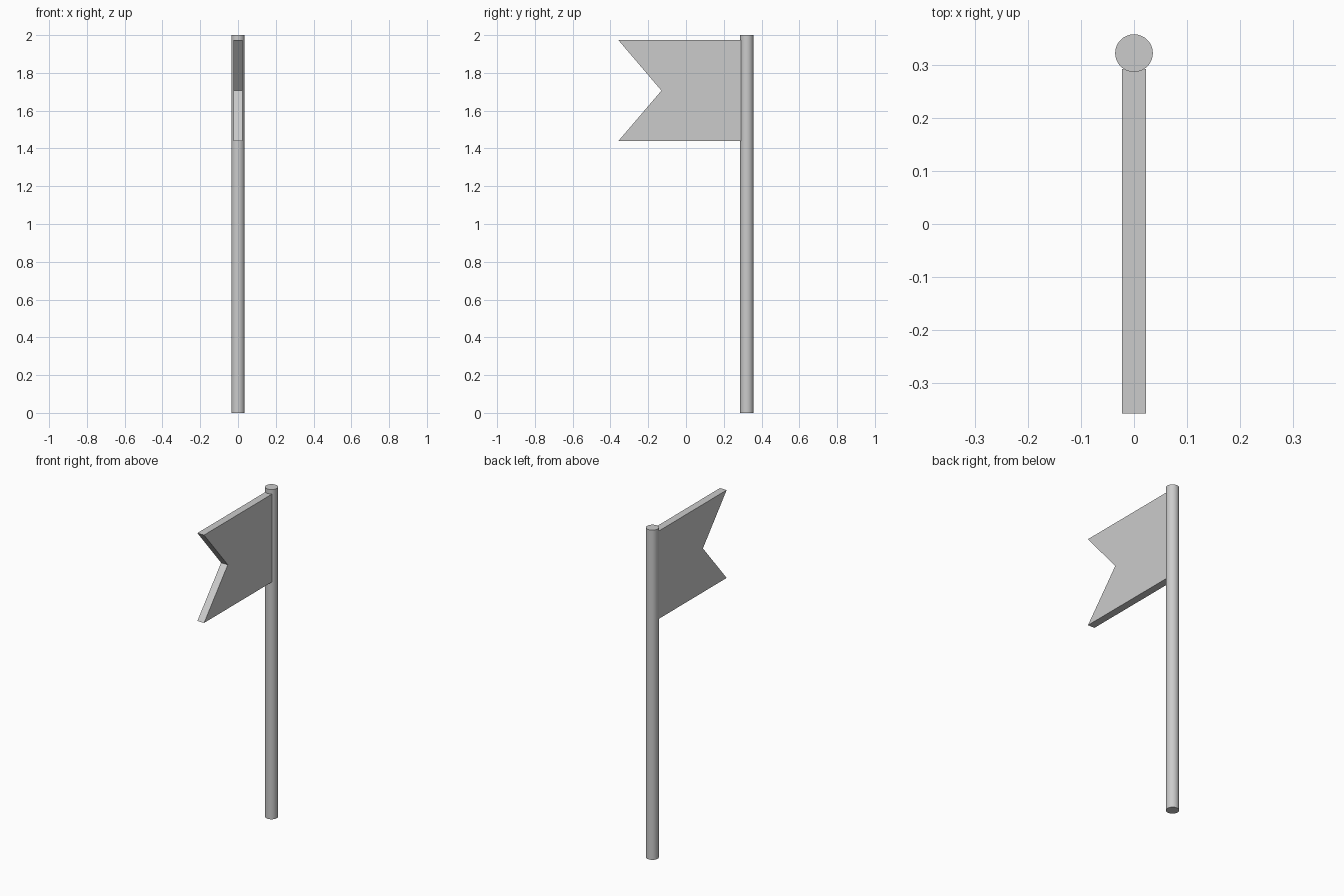
import bpy, bmesh

if "Cube" in bpy.data.objects:
    bpy.data.objects.remove(bpy.data.objects["Cube"])

POLE_Y, POLE_R, HEIGHT = 0.322, 0.0355, 2.0
FLAG_HALF = 0.0225

# Round pole with smooth sides and flat caps
bpy.ops.mesh.primitive_cylinder_add(vertices=48, radius=POLE_R, depth=HEIGHT,
                                    location=(0, POLE_Y, HEIGHT / 2))
pole = bpy.context.object
pole.name = "pole"
bpy.ops.object.shade_smooth_by_angle()

# Swallow-tailed flag: (y, z) outline extruded along x
outline = [(0.292, 1.44), (0.292, 1.973), (-0.3575, 1.973),
           (-0.13, 1.706), (-0.3575, 1.44)]
bm = bmesh.new()
face = bm.faces.new([bm.verts.new((-FLAG_HALF, y, z)) for y, z in outline])
ext = bmesh.ops.extrude_face_region(bm, geom=[face])
bmesh.ops.translate(bm, vec=(2 * FLAG_HALF, 0, 0),
                    verts=[g for g in ext["geom"] if isinstance(g, bmesh.types.BMVert)])
bmesh.ops.recalc_face_normals(bm, faces=bm.faces)
mesh = bpy.data.meshes.new("flag")
bm.to_mesh(mesh)
bm.free()
flag = bpy.data.objects.new("flag", mesh)
bpy.context.collection.objects.link(flag)
